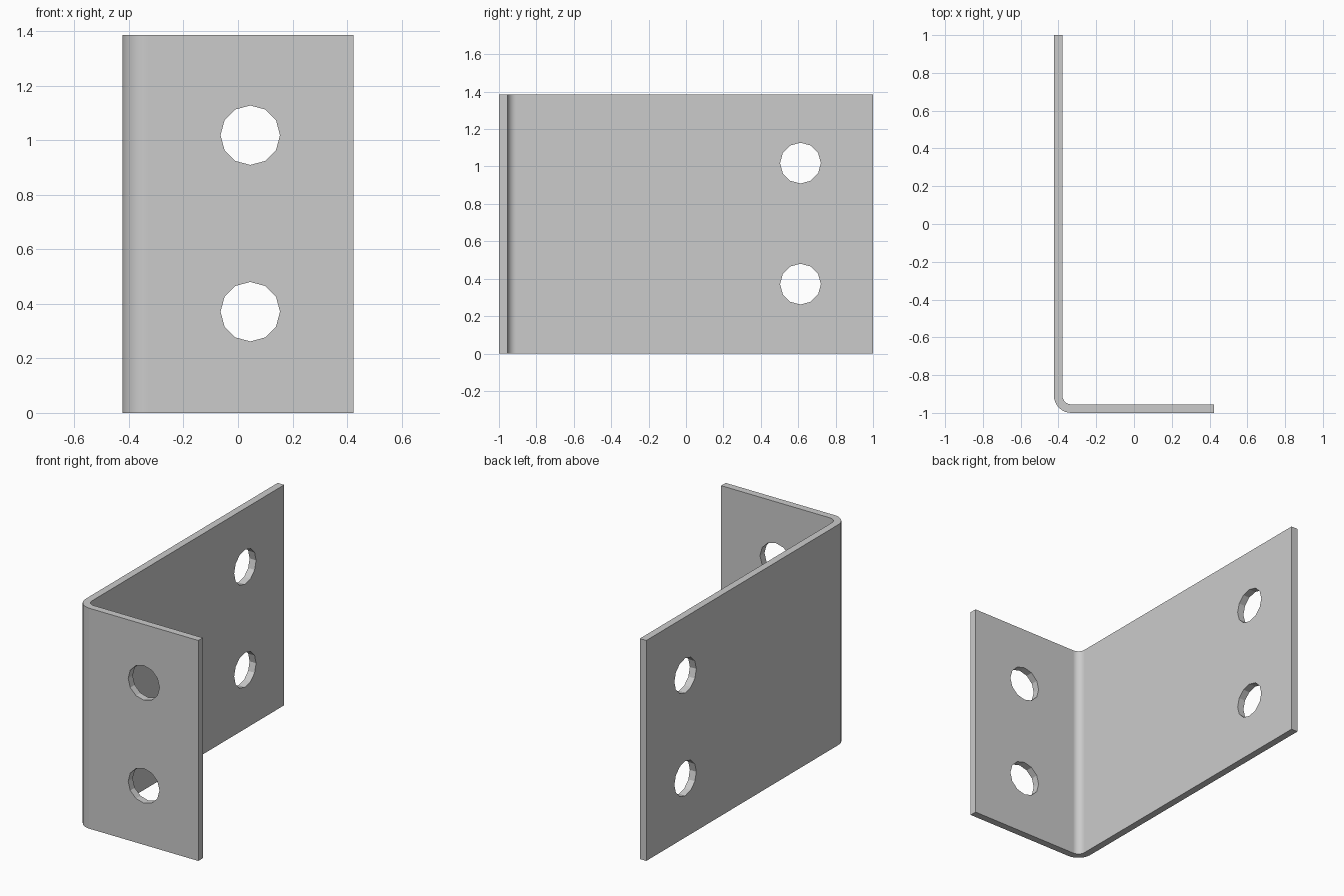
import bpy, bmesh
from math import pi, sin, cos, radians

if "Cube" in bpy.data.objects:
    bpy.data.objects.remove(bpy.data.objects["Cube"])

X0, X1 = -0.424, 0.424      # bracket width
Y0, Y1 = -1.0, 1.0          # bracket depth
H, T = 1.386, 0.045         # height, sheet thickness
R_OUT = 0.092               # outer bend radius
R_IN = R_OUT - T
BEND_STEPS = 8
HOLE_R, HOLE_SIDES = 0.109, 12
HOLE_Z = (0.371, 1.018)


def make_object(name, bm):
    bmesh.ops.recalc_face_normals(bm, faces=bm.faces)
    mesh = bpy.data.meshes.new(name)
    bm.to_mesh(mesh)
    bm.free()
    obj = bpy.data.objects.new(name, mesh)
    bpy.context.collection.objects.link(obj)
    return obj


def prism(name, points, direction):
    bm = bmesh.new()
    face = bm.faces.new([bm.verts.new(p) for p in points])
    res = bmesh.ops.extrude_face_region(bm, geom=[face], use_keep_orig=True)
    verts = [g for g in res["geom"] if isinstance(g, bmesh.types.BMVert)]
    bmesh.ops.translate(bm, verts=verts, vec=direction)
    return make_object(name, bm)


def arc(radius, reverse=False):
    cx, cy = X0 + R_OUT, Y0 + R_OUT
    angles = [pi + pi / 2 * i / BEND_STEPS for i in range(BEND_STEPS + 1)]
    if reverse:
        angles.reverse()
    return [(cx + radius * cos(a), cy + radius * sin(a), 0) for a in angles]


# Bent sheet: L-shaped profile extruded upwards
profile = ([(X0, Y1, 0)] + arc(R_OUT) + [(X1, Y0, 0), (X1, Y0 + T, 0)]
           + arc(R_IN, True) + [(X0 + T, Y1, 0)])
bracket = prism("angle_bracket", profile, (0, 0, H))

# Twelve-sided bolt holes: two through the short flange, two through the long one
ring = [(HOLE_R * cos(2 * pi * i / HOLE_SIDES), HOLE_R * sin(2 * pi * i / HOLE_SIDES))
        for i in range(HOLE_SIDES)]
cutters = []
for z in HOLE_Z:
    cutters.append(prism("short_flange_hole",
                         [(0.045 + u, Y0 - 0.1, z + v) for u, v in ring], (0, 0.3, 0)))
    cutters.append(prism("long_flange_hole",
                         [(X0 - 0.1, 0.612 + u, z + v) for u, v in ring], (0.3, 0, 0)))

bpy.context.view_layer.objects.active = bracket
for cutter in cutters:
    mod = bracket.modifiers.new("hole", "BOOLEAN")
    mod.operation = "DIFFERENCE"
    mod.solver = "EXACT"
    mod.object = cutter
    bpy.ops.object.modifier_apply(modifier=mod.name)
    bpy.data.objects.remove(cutter)

# Smooth bend, faceted holes, crisp sheet edges
bracket.select_set(True)
bpy.ops.object.shade_smooth_by_angle(angle=radians(25))
bracket.modifiers.new("flat_flanges", "WEIGHTED_NORMAL").keep_sharp = True
